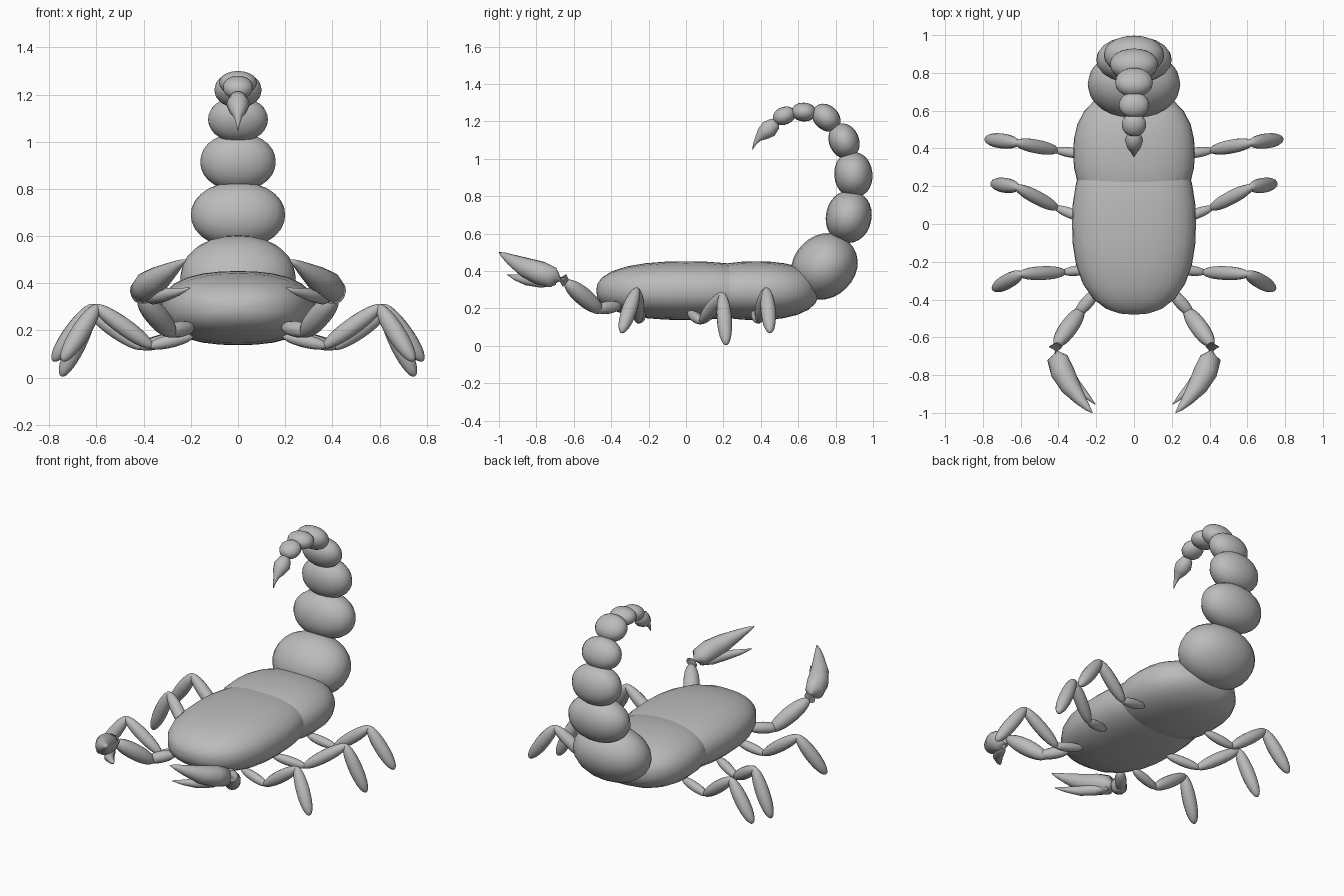
import bpy
import bmesh
from mathutils import Matrix, Vector

if "Cube" in bpy.data.objects:
    bpy.data.objects.remove(bpy.data.objects["Cube"])

GREY = (0.5, 0.5, 0.5, 1.0)
shell = bpy.data.materials.new("shell grey")
shell.diffuse_color = GREY
shell.use_nodes = True
shell.node_tree.nodes["Principled BSDF"].inputs["Base Color"].default_value = GREY


def finish(name, bm):
    """Turn a bmesh into a smooth shaded object."""
    bmesh.ops.recalc_face_normals(bm, faces=bm.faces)
    for face in bm.faces:
        face.smooth = True
    mesh = bpy.data.meshes.new(name)
    bm.to_mesh(mesh)
    bm.free()
    mesh.materials.append(shell)
    obj = bpy.data.objects.new(name, mesh)
    bpy.context.collection.objects.link(obj)
    return obj


def frame(direction):
    """Side and up vectors around a direction, side kept level."""
    d = Vector(direction).normalized()
    side = Vector((1, 0, 0)) if abs(d.x) < 1e-4 else d.cross(Vector((0, 0, 1))).normalized()
    return side, d.cross(side), d


def ellipsoid(name, centre, direction, radii, power=2.0, segments=20):
    """Radii run along the side, the up and the long direction."""
    bm = bmesh.new()
    bmesh.ops.create_uvsphere(bm, u_segments=segments, v_segments=14, radius=1)
    axes = Matrix(frame(direction)).transposed()
    for v in bm.verts:
        size = sum(abs(c) ** power for c in v.co) ** (1 / power)
        v.co = Vector(centre) + axes @ Vector([c / size * r for c, r in zip(v.co, radii)])
    return finish(name, bm)


def limb(name, start, end, radius):
    a, b = Vector(start), Vector(end)
    return ellipsoid(name, (a + b) / 2, b - a, (radius, radius, (b - a).length / 2), 2.1, 14)


def tapered(name, stations, sides=14):
    """Loft round rings through (x, y, z, radius) stations."""
    bm = bmesh.new()
    points = [Vector(s[:3]) for s in stations]
    rings = []
    for i, (p, s) in enumerate(zip(points, stations)):
        d = points[min(i + 1, len(points) - 1)] - points[max(i - 1, 0)]
        side, up, _ = frame(d)
        ring = []
        for k in range(sides):
            spoke = Matrix.Rotation(k * 6.28318 / sides, 3, "Z") @ Vector((s[3], 0, 0))
            ring.append(bm.verts.new(p + side * spoke.x + up * spoke.y))
        rings.append(ring)
    for a, b in zip(rings, rings[1:]):
        for k in range(sides):
            n = (k + 1) % sides
            bm.faces.new((a[k], a[n], b[n], b[k]))
    bm.faces.new(rings[0])
    bm.faces.new(rings[-1])
    return finish(name, bm)


def mirrored(sign, p):
    return (p[0] * sign,) + tuple(p[1:])


# Body: two overlapping blunt shells
ellipsoid("front_body", (0, 0, 0.295), (0, 1, 0), (0.328, 0.157, 0.48), 2.4, 28)
ellipsoid("rear_body", (0, 0.375, 0.295), (0, 1, 0), (0.322, 0.157, 0.338), 2.35, 28)

# Tail beads: y, z, direction (y, z), half width, thickness, half length
beads = [
    (0.74, 0.425, (1, 1), 0.245, 0.165, 0.185),
    (0.87, 0.69, (0.2, 1), 0.20, 0.122, 0.14),
    (0.895, 0.915, (-0.1, 1), 0.16, 0.102, 0.122),
    (0.845, 1.095, (-0.45, 1), 0.127, 0.08, 0.096),
    (0.75, 1.22, (-1, 0.9), 0.10, 0.066, 0.082),
    (0.63, 1.25, (-1, 0.05), 0.08, 0.05, 0.066),
    (0.525, 1.23, (-1, -0.4), 0.064, 0.047, 0.062),
]
for i, (y, z, d, width, thick, length) in enumerate(beads):
    ellipsoid(f"tail_bead_{i + 1}", (0, y, z), (0, *d), (width, thick, length), 2.1)

# Stinger with a round bulb and a hooked point
tapered("stinger", [
    (0, 0.492, 1.20, 0.012), (0, 0.475, 1.187, 0.035), (0, 0.443, 1.16, 0.049),
    (0, 0.41, 1.133, 0.037), (0, 0.385, 1.108, 0.018), (0, 0.367, 1.08, 0.009),
    (0, 0.355, 1.048, 0.001)])

# Legs: hip, knee, ankle and foot tip of each left leg
legs = {
    "front": [(0.20, -0.235, 0.175), (0.37, -0.255, 0.135), (0.60, -0.265, 0.30), (0.745, -0.345, 0.07)],
    "middle": [(0.24, 0.02, 0.175), (0.41, 0.085, 0.13), (0.62, 0.195, 0.275), (0.75, 0.215, 0.005)],
    "back": [(0.24, 0.365, 0.175), (0.41, 0.39, 0.135), (0.62, 0.43, 0.30), (0.785, 0.45, 0.07)],
}
claw = [
    (0.405, -0.615, 0.34, 0.012), (0.415, -0.65, 0.35, 0.036), (0.405, -0.71, 0.365, 0.055),
    (0.38, -0.78, 0.39, 0.063), (0.337, -0.86, 0.42, 0.053), (0.28, -0.935, 0.46, 0.031),
    (0.245, -0.975, 0.485, 0.016), (0.22, -1.0, 0.50, 0.002)]
finger = [
    (0.39, -0.70, 0.335, 0.012), (0.36, -0.77, 0.342, 0.032), (0.31, -0.85, 0.352, 0.029),
    (0.25, -0.91, 0.365, 0.016), (0.205, -0.955, 0.38, 0.002)]

for side, sign in (("left", 1), ("right", -1)):
    for leg, joints in legs.items():
        pts = [Vector(mirrored(sign, p)) for p in joints]
        for part, a, b, r in zip(("hip", "thigh", "foot"), pts, pts[1:], (0.028, 0.037, 0.04)):
            overlap = (b - a).normalized() * 0.012
            end = b if part == "foot" else b + overlap
            limb(f"{side}_{leg}_{part}", a - overlap, end, r)

    # Claw arm
    shoulder, elbow, wrist = [mirrored(sign, p) for p in (
        (0.19, -0.35, 0.215), (0.31, -0.485, 0.195), (0.415, -0.645, 0.345))]
    limb(f"{side}_upper_arm", shoulder, elbow, 0.034)
    limb(f"{side}_forearm", mirrored(sign, (0.275, -0.45, 0.18)), wrist, 0.048)
    tapered(f"{side}_claw", [mirrored(sign, s) for s in claw])
    tapered(f"{side}_claw_finger", [mirrored(sign, s) for s in finger])
